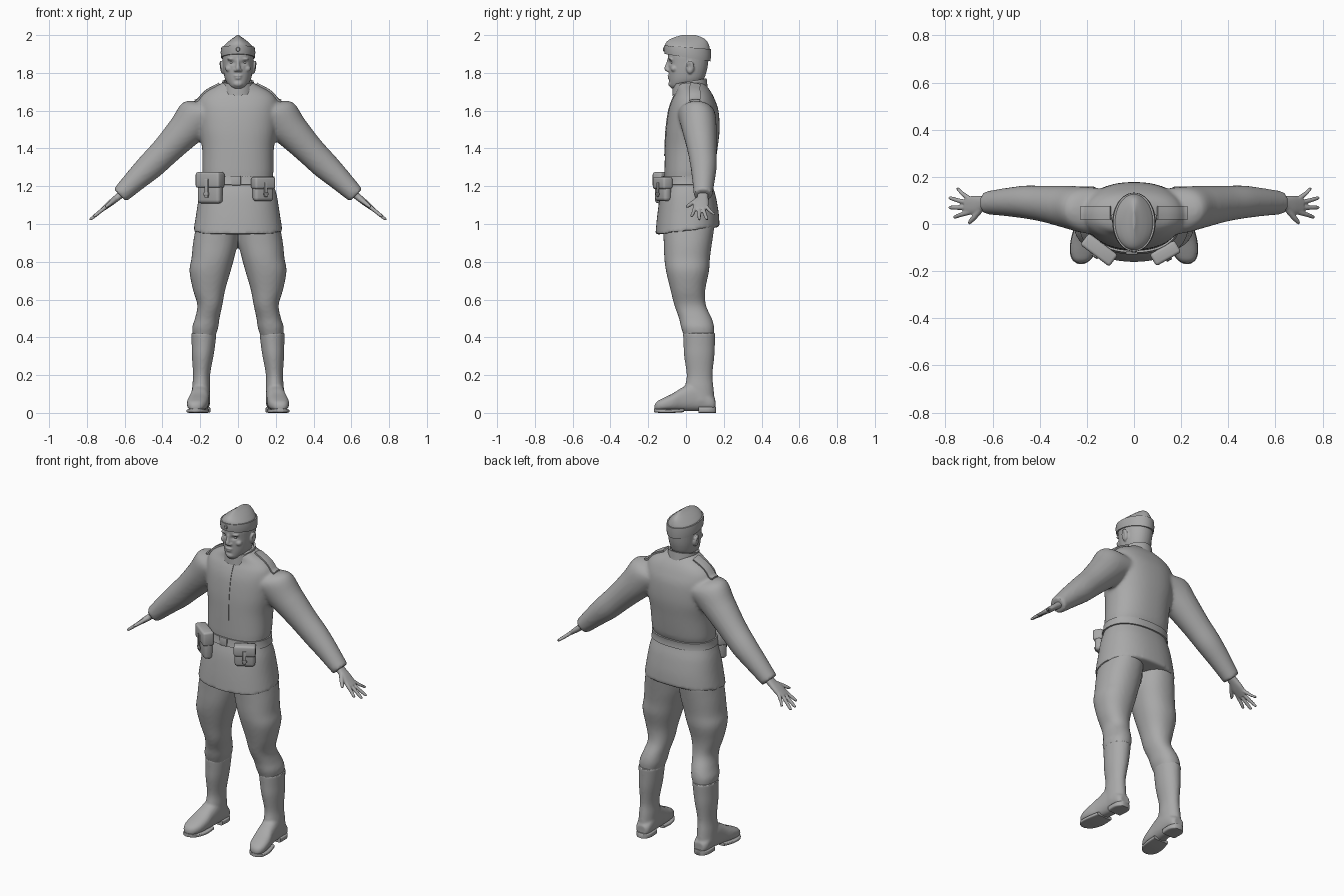
import bpy, bmesh, math
from mathutils import Vector, Matrix
from mathutils.bvhtree import BVHTree

mat = bpy.data.materials.new("plain grey")
mat.diffuse_color = (0.4, 0.4, 0.4, 1)
X, Y, Z = Vector((1, 0, 0)), Vector((0, 1, 0)), Vector((0, 0, 1))


def spline(rows, k):
    # Catmull-Rom interpolation of ring rows
    rows = [tuple(r) + (0,) * (6 - len(r)) for r in rows]
    out = []
    for i in range(len(rows) - 1):
        a, b, c, d = rows[max(i - 1, 0)], rows[i], rows[i + 1], rows[min(i + 2, len(rows) - 1)]
        for j in range(k):
            t = j / k
            out.append([0.5 * (2 * q + (r - p) * t + (2 * p - 5 * q + 4 * r - s) * t * t
                               + (3 * q - p - 3 * r + s) * t ** 3) for p, q, r, s in zip(a, b, c, d)])
    return out + [rows[-1]]


def loft(bm, rows, U=X, V=Y, n=36, p=2.0, k=4, side=1, closed=False):
    # rows: x, y, z, radius along U, radius along V, tilt of z by y
    rings = []
    for x, y, z, ru, rv, tilt in spline(rows, k):
        ring = []
        for i in range(n):
            a = 2 * math.pi * i / n
            c, s = math.cos(a), math.sin(a)
            c, s = (math.copysign(abs(q) ** (2 / p), q) for q in (c, s))
            v = Vector((x, y, z)) + U * (ru * c) + V * (rv * s)
            v.z += tilt * v.y
            v.x *= side
            ring.append(bm.verts.new(v))
        rings.append(ring)
    if closed:
        rings.append(rings[0])
    else:
        bm.faces.new(rings[0])
        bm.faces.new(rings[-1])
    for a, b in zip(rings, rings[1:]):
        for i in range(n):
            bm.faces.new((a[i], a[(i + 1) % n], b[(i + 1) % n], b[i]))


def ball(bm, loc, rad, rot=0.0):
    m = Matrix.Translation(loc) @ Matrix.Rotation(rot, 4, 'Y') @ Matrix.Diagonal((*rad, 1))
    bmesh.ops.create_uvsphere(bm, u_segments=20, v_segments=12, radius=1, matrix=m)


def finish(name, bm, voxel=0, smooth=0, angle=40, solid=0, bevel=0):
    bmesh.ops.recalc_face_normals(bm, faces=bm.faces[:])
    me = bpy.data.meshes.new(name)
    bm.to_mesh(me)
    bm.free()
    me.materials.append(mat)
    ob = bpy.data.objects.new(name, me)
    bpy.context.collection.objects.link(ob)
    bpy.ops.object.select_all(action='DESELECT')
    bpy.context.view_layer.objects.active = ob
    ob.select_set(True)
    if voxel:
        m = ob.modifiers.new("remesh", 'REMESH')
        m.mode, m.voxel_size = 'VOXEL', voxel
    if smooth:
        m = ob.modifiers.new("smooth", 'SMOOTH')
        m.factor, m.iterations = 0.5, smooth
    if solid:
        m = ob.modifiers.new("solid", 'SOLIDIFY')
        m.thickness, m.offset = solid, 0
    if bevel:
        m = ob.modifiers.new("bevel", 'BEVEL')
        m.width, m.segments = bevel, 3
    for m in list(ob.modifiers):
        bpy.ops.object.modifier_apply(modifier=m.name)
    if not ob.data.materials:
        ob.data.materials.append(mat)
    bpy.ops.object.shade_smooth_by_angle(angle=math.radians(angle))
    return ob


def sheet(name, grid, thick, wrap=False):
    # thin plate through a grid of points
    bm = bmesh.new()
    vs = [[bm.verts.new(p) for p in row] for row in grid]
    for a, b in zip(vs, vs[1:] + (vs[:1] if wrap else [])):
        for i in range(len(a) - 1):
            bm.faces.new((a[i], a[i + 1], b[i + 1], b[i]))
    return finish(name, bm, solid=thick)


def box(name, size, frame, offset=(0, 0, 0), bevel=0.006):
    bm = bmesh.new()
    bmesh.ops.create_cube(bm, size=1, matrix=frame @ Matrix.Translation(offset) @ Matrix.Diagonal((*size, 1)))
    return finish(name, bm, bevel=bevel)


# tunic with sleeves
DIAG = Vector((1, 0, 1)).normalized()
bm = bmesh.new()
loft(bm, [(0, .008, .962, .236, .170, .12), (0, .010, 1.05, .222, .163, .06), (0, .010, 1.15, .206, .147),
          (0, .010, 1.23, .184, .125), (0, .018, 1.28, .188, .132), (0, .028, 1.40, .190, .139),
          (0, .036, 1.50, .205, .142), (0, .040, 1.60, .212, .132), (0, .040, 1.66, .205, .112),
          (0, .040, 1.70, .170, .092), (0, .030, 1.73, .115, .080), (0, .025, 1.75, .080, .070)], p=2.3, n=48)
for s in (1, -1):
    loft(bm, [(.13, .05, 1.58, .095, .10), (.21, .06, 1.565, .113, .098), (.285, .072, 1.49, .094, .09),
              (.38, .085, 1.39, .079, .077), (.46, .093, 1.31, .073, .070), (.54, .093, 1.235, .061, .060),
              (.625, .09, 1.152, .047, .049)], U=DIAG, side=s)
tunic = finish("tunic", bm, voxel=.01, smooth=5)
dg = bpy.context.evaluated_depsgraph_get()
bvh = BVHTree.FromObject(tunic, dg)


def hit(origin, direction):
    return bvh.ray_cast(Vector(origin), Vector(direction))[0]


# belt, buckle, front placket, shoulder boards, all laid on the tunic
grid = []
for i in range(64):
    a = 2 * math.pi * i / 64
    d = Vector((math.cos(a), math.sin(a), 0))
    grid.append([hit((0, .01, z), d) + d * .002 for z in (1.207, 1.23, 1.252)])
sheet("belt", grid, .012, wrap=True)
front = hit((0, -.5, 1.23), Y)
box("belt_buckle", (.05, .012, .05), Matrix.Translation(front + Vector((-.01, -.008, 0))), bevel=.003)
sheet("placket", [[hit((x, -.5, 1.36 + .022 * j), Y) for x in (-.016, 0, .016)] for j in range(16)], .007)
for s, side in ((1, "left"), (-1, "right")):
    sheet(side + "_shoulder_board", [[hit((s * (.098 + .013 * i), y, 1.9), -Z) + Z * .003
                                      for y in (.02, .038, .056, .074)] for i in range(11)], .014)

# collar
bm = bmesh.new()
loft(bm, [(0, .022, 1.69, .090, .095, .12), (0, .02, 1.752, .083, .089, .18),
          (0, .02, 1.752, .073, .079, .18), (0, .022, 1.69, .078, .083, .12)], k=1, closed=True)
finish("collar", bm)

# breeches
bm = bmesh.new()
for s in (1, -1):
    loft(bm, [(.108, .015, 1.0, .112, .138), (.120, .010, .90, .118, .128), (.133, .006, .82, .113, .121),
              (.148, .008, .75, .109, .114), (.153, .010, .65, .085, .092), (.149, .022, .57, .066, .084),
              (.163, .050, .50, .065, .087), (.174, .062, .45, .069, .088), (.180, .070, .39, .055, .075)],
         side=s, p=2.2)
finish("breeches", bm, voxel=.01, smooth=6)

# boots with soles and heels
for s, side in ((1, "left"), (-1, "right")):
    bm = bmesh.new()
    loft(bm, [(.180, .070, .424, .067, .086), (.183, .070, .36, .062, .083), (.187, .070, .30, .057, .080),
              (.193, .072, .20, .045, .068), (.195, .070, .13, .048, .076), (.197, .078, .06, .048, .074)], side=s)
    loft(bm, [(.193, .155, .045, .03, .03), (.194, .13, .055, .045, .042), (.196, .05, .085, .049, .075),
              (.203, -.02, .072, .051, .062), (.211, -.07, .057, .056, .046), (.218, -.12, .045, .052, .034),
              (.223, -.153, .036, .036, .025), (.225, -.167, .028, .014, .014)], V=Z, p=2.5, side=s)
    finish(side + "_boot", bm, voxel=.007, smooth=4)
    bm = bmesh.new()
    loft(bm, [(.203, -.01, .014, .050, .010), (.211, -.07, .010, .058, .010), (.218, -.12, .010, .054, .010),
              (.223, -.153, .011, .038, .010), (.225, -.169, .014, .014, .010)], V=Z, p=5, side=s)
    finish(side + "_sole", bm)
    bm = bmesh.new()
    loft(bm, [(.195, .065, .016, .046, .016), (.194, .12, .016, .048, .016), (.193, .150, .016, .035, .016),
              (.193, .160, .016, .018, .016)], V=Z, p=5, side=s)
    finish(side + "_heel", bm)

# hands: flat palm, four fingers and a thumb
FINGERS = [(.050, .765, .030), (.069, .785, .070), (.088, .785, .110), (.106, .752, .148)]


def on_hand(x, y):
    return (x, y, 1.147 - .81 * (x - .63))


for s, side in ((1, "left"), (-1, "right")):
    bm = bmesh.new()
    loft(bm, [(*on_hand(.60, .09), .02, .028), (*on_hand(.64, .088), .018, .030),
              (*on_hand(.675, .08), .016, .040), (*on_hand(.715, .079), .011, .036)], U=DIAG, side=s, p=2.4)
    for y0, x1, y1 in FINGERS:
        xm, ym = .7 + (x1 - .7) * .55, y0 + (y1 - y0) * .55
        loft(bm, [(*on_hand(.695, y0), .011, .011), (*on_hand(xm, ym), .010, .010),
                  (*on_hand(x1 - .006, y1), .008, .008), (*on_hand(x1, y1), .004, .004)],
             U=DIAG, n=12, side=s)
    loft(bm, [(*on_hand(.645, .07), .014, .018), (*on_hand(.672, .035), .012, .015),
              (*on_hand(.694, .012), .010, .012), (*on_hand(.702, .002), .005, .006)], U=DIAG, n=12, side=s)
    finish(side + "_hand", bm, voxel=.0045, smooth=2)

# head and neck with facial forms
bm = bmesh.new()
loft(bm, [(0, .03, 1.66, .062, .066), (0, .025, 1.74, .060, .066), (0, .02, 1.80, .058, .07)])
loft(bm, [(0, -.035, 1.716, .024, .040), (0, -.022, 1.73, .046, .064), (0, .000, 1.76, .066, .089),
          (0, .008, 1.80, .076, .099), (0, .012, 1.85, .081, .105), (0, .012, 1.90, .081, .107),
          (0, .012, 1.93, .060, .09)], p=2.15)
loft(bm, [(0, -.086, 1.875, .011, .012), (0, -.092, 1.85, .009, .014), (0, -.096, 1.826, .014, .019),
          (0, -.093, 1.812, .017, .017), (0, -.086, 1.806, .010, .010)], n=16)
ball(bm, (0, -.078, 1.742), (.026, .016, .017))          # chin
ball(bm, (0, -.088, 1.784), (.023, .011, .006))          # upper lip
ball(bm, (0, -.086, 1.772), (.020, .011, .006))          # lower lip
for s in (1, -1):
    ball(bm, (s * .033, -.079, 1.874), (.026, .014, .007), s * .1)    # brow
    ball(bm, (s * .046, -.062, 1.822), (.022, .019, .018))            # cheekbone
    ball(bm, (s * .014, -.094, 1.814), (.008, .011, .008))            # nostril
    ball(bm, (s * .086, .022, 1.830), (.013, .022, .036), s * .2)     # ear
head = finish("head", bm, voxel=.0045, smooth=3, angle=60)
for v in head.data.vertices:                              # eye sockets and ear hollows
    if v.co.y < -.03:
        r2 = ((abs(v.co.x) - .033) / .015) ** 2 + ((v.co.z - 1.854) / .010) ** 2
        v.co.y += .009 * math.exp(-r2)
    elif abs(v.co.x) > .088:
        r2 = ((v.co.y - .018) / .011) ** 2 + ((v.co.z - 1.835) / .02) ** 2
        v.co.x -= math.copysign(.010 * math.exp(-r2), v.co.x)
bm = bmesh.new()
for s in (1, -1):
    ball(bm, (s * .033, -.067, 1.854), (.014, .0125, .008))
finish("eyes", bm)

# side cap: wedge crown, turned-up band, round badge
bm = bmesh.new()
loft(bm, [(0, .008, 1.884, .084, .116, -.16), (0, .008, 1.93, .083, .119, -.10), (0, .008, 1.955, .064, .113, -.06),
          (0, .010, 1.975, .040, .097, -.02), (0, .012, 1.99, .018, .068), (0, .015, 2.0, .005, .035)], n=48)
finish("cap_crown", bm)
bm = bmesh.new()
loft(bm, [(0, .008, 1.882, .089, .121, -.16), (0, .008, 1.91, .092, .125, -.13), (0, .008, 1.936, .088, .124, -.08),
          (0, .008, 1.936, .078, .116, -.08), (0, .008, 1.882, .080, .112, -.16)], n=48, k=1, closed=True)
finish("cap_band", bm)
bm = bmesh.new()
bmesh.ops.create_cone(bm, cap_ends=True, segments=20, radius1=.012, radius2=.009, depth=.008,
                      matrix=Matrix.Translation((0, -.118, 1.925)) @ Matrix.Rotation(math.pi / 2, 4, 'X'))
finish("cap_badge", bm)


# belt pouches: body, flap, closing strap and stud
def pouch(name, loc, turn, w, d, h):
    f = Matrix.Translation(loc) @ Matrix.Rotation(math.radians(turn), 4, 'Z')
    box(name + "_body", (w * .94, d, h * .94), f, (0, 0, -h * .03), .018)
    box(name + "_flap", (w, d + .012, h * .5), f, (0, -.002, h * .25), .012)
    box(name + "_strap", (w * .16, .008, h * .6), f, (0, -d / 2 - .009, -h * .02), .003)
    box(name + "_stud", (w * .22, .01, h * .1), f, (0, -d / 2 - .010, -h * .2), .003)


pouch("large_pouch", (-.147, -.108, 1.192), -37, .155, .050, .165)
pouch("small_pouch", (.132, -.122, 1.185), 30, .122, .046, .128)
